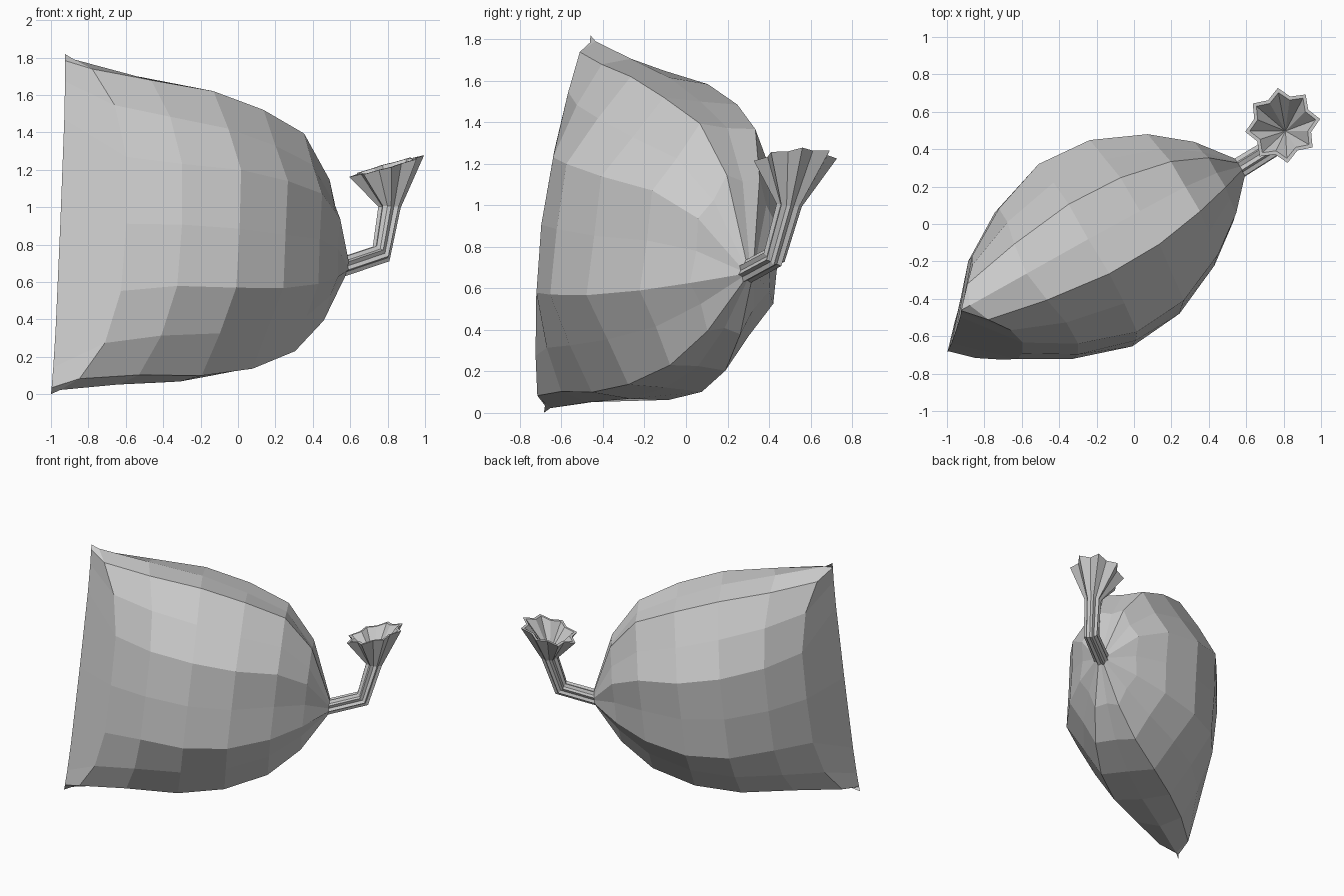
import bpy, bmesh
from math import cos, sin, pi, copysign
from mathutils import Vector

cube = bpy.data.objects.get("Cube")
if cube:
    bpy.data.objects.remove(cube)

cloth = bpy.data.materials.new("grey_cloth")
cloth.use_nodes = True
GREY = (0.6, 0.6, 0.6, 1)
cloth.diffuse_color = GREY
cloth.node_tree.nodes["Principled BSDF"].inputs["Base Color"].default_value = GREY

SIDES = 16  # eight ridges with a valley between each pair

# Sack frame: flat seam on one end, gathered mouth on the other
seam_low, seam_high = Vector((-1, -0.685, 0)), Vector((-0.925, -0.46, 1.82))
mouth = Vector((0.58, 0.31, 0.68))
seam_mid = (seam_low + seam_high) / 2
up = (seam_high - seam_low).normalized()
across = (mouth - seam_mid).cross(up).normalized()
along = up.cross(across)


def ring(center, normal, height, width, valley, power=1, pull=0):
    """Pleated ellipse facing along normal; power squares its ends, pull draws them back."""
    normal = Vector(normal)
    side_up = across.cross(normal).normalized()
    points = []
    for i in range(SIDES):
        a = 2 * pi * i / SIDES
        k = 1 if i % 2 else valley
        rise = copysign(abs(cos(a)) ** power, cos(a))
        points.append(center + side_up * (height * k * rise)
                      + across * (width * k * sin(a)) - normal * (pull * rise ** 4))
    return points


def loft(name, rings, tip=None):
    """Skin the rings in order, optionally closing the last one to a tip."""
    bm = bmesh.new()
    loops = [[bm.verts.new(p) for p in r] for r in rings]
    for a, b in zip(loops, loops[1:]):
        for i in range(SIDES):
            j = (i + 1) % SIDES
            bm.faces.new((a[i], a[j], b[j], b[i]))
    if tip:
        end = bm.verts.new(tip)
        for i in range(SIDES):
            bm.faces.new((loops[-1][i], loops[-1][(i + 1) % SIDES], end))
    bmesh.ops.remove_doubles(bm, verts=bm.verts, dist=0.0005)
    bmesh.ops.recalc_face_normals(bm, faces=bm.faces)
    mesh = bpy.data.meshes.new(name)
    bm.to_mesh(mesh)
    bm.free()
    mesh.materials.append(cloth)
    obj = bpy.data.objects.new(name, mesh)
    bpy.context.collection.objects.link(obj)
    return obj


# Body: fraction of length, upward shift, half height, half width, valley depth,
# squareness of the ends, pull of the ends towards the seam
stations = [
    (0.008, 0, 0.917, 0, 1, 0.5, 0.014),
    (0.143, 0.01, 0.9, 0.29, 0.99, 0.95, 0.2),
    (0.285, 0.025, 0.86, 0.455, 0.97, 1, 0.1),
    (0.455, 0.035, 0.83, 0.565, 0.94, 1, 0.02),
    (0.625, 0.045, 0.755, 0.54, 0.92, 1, 0),
    (0.785, 0.07, 0.635, 0.405, 0.91, 1, 0),
    (0.9, 0.06, 0.41, 0.24, 0.87, 1, 0),
    (0.99, 0, 0.058, 0.058, 0.75, 1, 0),
]
body_rings = [ring(seam_mid.lerp(mouth, f) + up * s, along, *shape)
              for f, s, *shape in stations]
loft("sack_body", body_rings)

# Gathered neck bending upward into a flared, pleated collar
bend, throat = Vector((0.765, 0.425, 0.75)), Vector((0.81, 0.497, 1.0))
rim = Vector((0.795, 0.527, 1.22))
rim_normal = Vector((-0.3, -0.03, 1))
neck_rings = [
    body_rings[-1],
    ring(bend, (0.65, 0.4, 0.7), 0.06, 0.055, 0.75),
    ring(throat, (0.05, 0.1, 1), 0.06, 0.062, 0.75),
    ring(rim, rim_normal, 0.213, 0.2, 0.78),
    ring(rim, rim_normal, 0.188, 0.175, 0.78),
]
loft("tied_neck", neck_rings, throat + Vector((0, 0, 0.03)))
